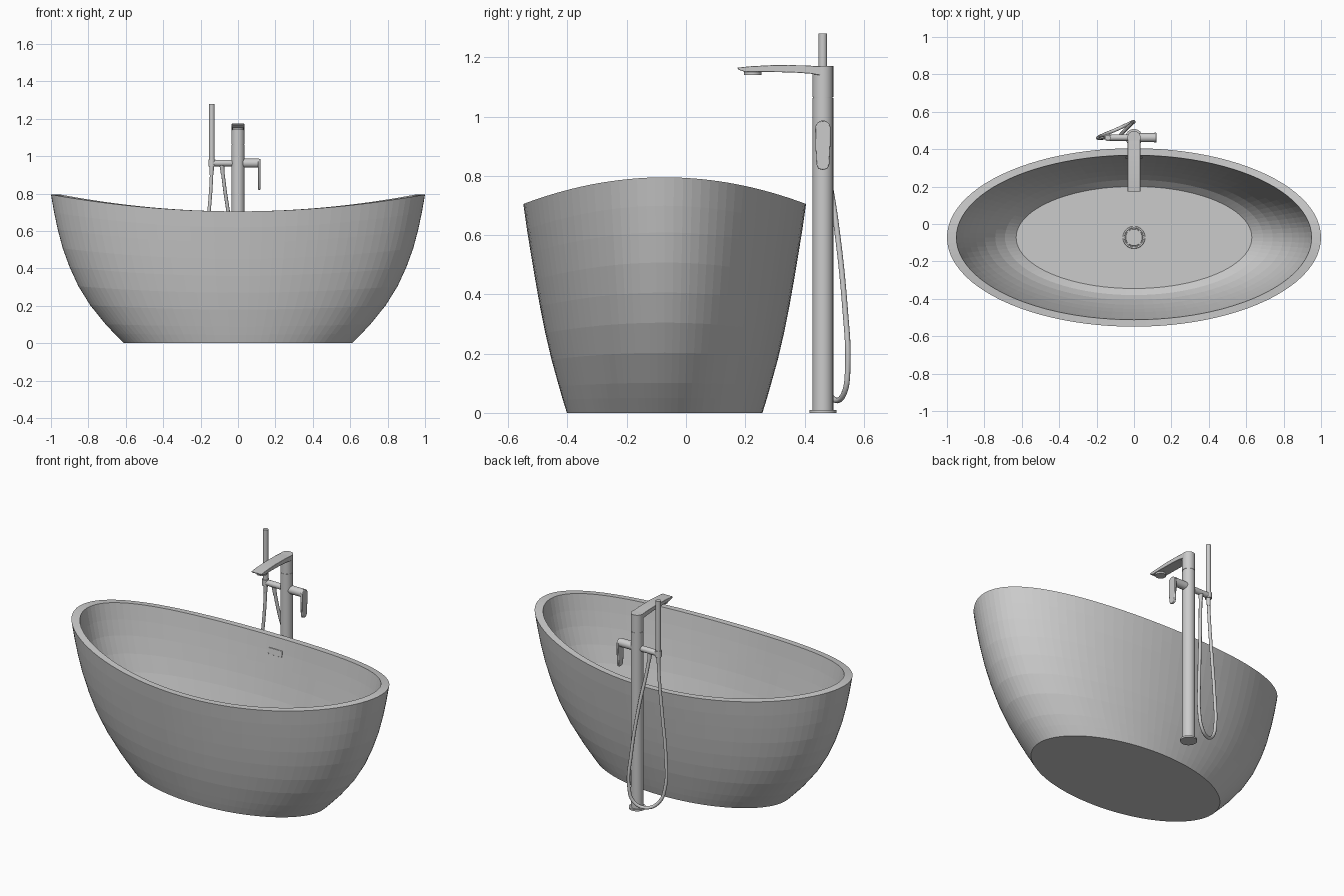
import bpy, bmesh, math
from mathutils import Vector

if "Cube" in bpy.data.objects:
    bpy.data.objects.remove(bpy.data.objects["Cube"])

CY = -0.072      # tub centre in y
FY = 0.462       # tap column centre in y


def finish(name, bm, smooth=True, angle=35):
    bmesh.ops.recalc_face_normals(bm, faces=bm.faces[:])
    me = bpy.data.meshes.new(name)
    bm.to_mesh(me)
    bm.free()
    ob = bpy.data.objects.new(name, me)
    bpy.context.collection.objects.link(ob)
    if smooth:
        bpy.ops.object.select_all(action='DESELECT')
        ob.select_set(True)
        bpy.context.view_layer.objects.active = ob
        bpy.ops.object.shade_smooth_by_angle(angle=math.radians(angle))
    return ob


def rod(name, a, b, r, r2=None, seg=32):
    a, b = Vector(a), Vector(b)
    bm = bmesh.new()
    bmesh.ops.create_cone(bm, cap_ends=True, segments=seg, radius1=r,
                          radius2=r if r2 is None else r2, depth=(b - a).length)
    rot = (b - a).to_track_quat('Z', 'Y')
    for v in bm.verts:
        v.co = rot @ v.co + (a + b) / 2
    return finish(name, bm)


def prism(name, profile, x0, x1, bevel):
    # extrude a (y, z) outline along x
    bm = bmesh.new()
    f = bm.faces.new([bm.verts.new((x0, y, z)) for y, z in profile])
    ext = bmesh.ops.extrude_face_region(bm, geom=[f])
    for v in ext['geom']:
        if isinstance(v, bmesh.types.BMVert):
            v.co.x = x1
    ob = finish(name, bm)
    m = ob.modifiers.new("bevel", 'BEVEL')
    m.width, m.segments = bevel, 2
    return ob


# tub shell: (z at middle, half x, half y), outer wall up then inner wall down
outer = [(0, .61, .33), (.045, .66, .344), (.09, .708, .357), (.18, .79, .382),
         (.27, .853, .403), (.36, .90, .421), (.45, .937, .437), (.54, .964, .452),
         (.62, .983, .465), (.705, 1.0, .477)]
inner = [(.705, .95, .44), (.62, .932, .428), (.54, .912, .415), (.45, .882, .40),
         (.36, .845, .382), (.27, .798, .36), (.19, .742, .335), (.135, .69, .308),
         (.10, .63, .273)]
N = 96
bm = bmesh.new()
rings = []
for i, (z, hx, hy) in enumerate(outer + inner):
    w = 0 if i == len(outer + inner) - 1 else z / .705    # rim sweeps up at both ends
    ring = []
    for k in range(N):
        c, s = math.cos(2 * math.pi * k / N), math.sin(2 * math.pi * k / N)
        ring.append(bm.verts.new((hx * c, CY + hy * s, z + .09 * w * c * c)))
    rings.append(ring)
for a, b in zip(rings, rings[1:]):
    for k in range(N):
        bm.faces.new((a[k], a[(k + 1) % N], b[(k + 1) % N], b[k]))
bm.faces.new(rings[0])
bm.faces.new(rings[-1])
finish("tub", bm, smooth=False)

# drain: outer ring and plug
bpy.ops.mesh.primitive_torus_add(location=(0, CY, .10), major_radius=.055, minor_radius=.005,
                                 major_segments=40, minor_segments=8)
bpy.context.object.name = "drain_ring"
bpy.ops.object.shade_smooth()
rod("drain_plug", (0, CY, .097), (0, CY, .106), .046, .044)

# overflow plate on the rear inner wall
oy, tilt = CY + .428, .15
prism("overflow_plate", [(oy - .007, .602), (oy + .012, .602), (oy + .016, .638),
                         (oy - .002, .638)], -.045, .045, .001)

# floor column
rod("column_flange", (0, FY, 0), (0, FY, .01), .046, seg=40)
rod("column_lower", (0, FY, .01), (0, FY, 1.063), .035, seg=40)
rod("column_seam", (0, FY, 1.06), (0, FY, 1.07), .033, seg=40)
rod("column_upper", (0, FY, 1.066), (0, FY, 1.17), .035, seg=40)

# spout and outlet
prism("spout", [(.172, 1.165), (.178, 1.158), (.20, 1.150), (.25, 1.151), (.36, 1.149),
                (.42, 1.145), (FY, 1.138), (FY, 1.169), (.40, 1.173), (.30, 1.174),
                (.22, 1.170)], -.034, .034, .002)
rod("spout_outlet", (0, .225, 1.141), (0, .225, 1.155), .03)

# mixer body and lever
rod("mixer_body", (.02, FY, .963), (.112, FY, .963), .024)
arc = [(FY + .026 * math.cos(a), .96 + .026 * math.sin(a))
       for a in [math.pi * i / 10 for i in range(11)]]
tip = [(FY - .025, .90), (FY - .022, .84), (FY - .016, .824), (FY, .82),
       (FY + .016, .824), (FY + .022, .84), (FY + .025, .90)]
prism("mixer_lever", arc + tip, .107, .120, .003)

# shower bracket, hand shower and hose ends
rod("shower_bracket", (-.14, FY, .963), (-.02, FY, .963), .017)
rod("shower_holder", (-.14, FY, .945), (-.14, FY, .982), .019)
rod("hand_shower", (-.14, FY, .965), (-.14, FY, 1.28), .0145)
rod("hose_end_shower", (-.142, FY, .90), (-.14, FY, .95), .010, .013, 20)
rod("hose_end_bracket", (-.081, FY + .005, .90), (-.087, FY, .96), .010, .013, 20)

# hanging hose loop
path = [(-.14, FY, .93), (-.147, FY, .80), (-.165, .46, .60), (-.187, .458, .35),
        (-.188, .464, .18), (-.155, .48, .08), (-.09, .507, .042), (-.03, .535, .07),
        (-.004, .546, .16), (-.012, .537, .35), (-.045, .505, .65), (-.07, .478, .82),
        (-.085, FY, .94)]
cu = bpy.data.curves.new("hose_path", 'CURVE')
cu.dimensions = '3D'
cu.bevel_depth, cu.bevel_resolution = .0095, 3
cu.use_fill_caps = True
sp = cu.splines.new('BEZIER')
sp.resolution_u = 8
sp.bezier_points.add(len(path) - 1)
for p, co in zip(sp.bezier_points, path):
    p.co = co
    p.handle_left_type = p.handle_right_type = 'AUTO'
hose = bpy.data.objects.new("hose", cu)
bpy.context.collection.objects.link(hose)
bpy.ops.object.select_all(action='DESELECT')
hose.select_set(True)
bpy.context.view_layer.objects.active = hose
bpy.ops.object.convert(target='MESH')
bpy.ops.object.shade_smooth_by_angle(angle=math.radians(50))
